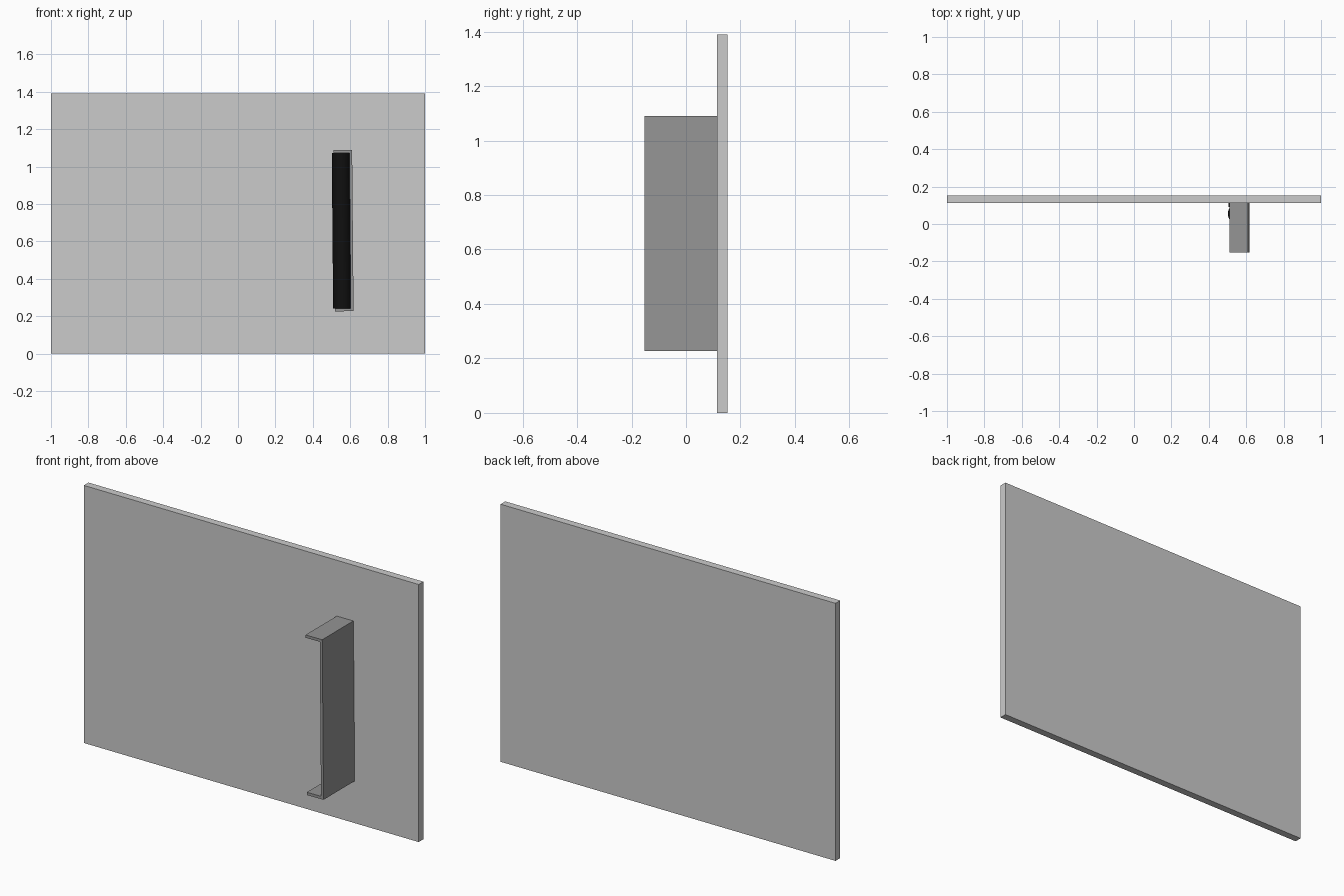
import bpy, math
from mathutils import Matrix

if "Cube" in bpy.data.objects:
    bpy.data.objects.remove(bpy.data.objects["Cube"])

# Materials
def material(name, v):
    m = bpy.data.materials.new(name)
    m.diffuse_color = (v, v, v, 1)
    m.use_nodes = True
    m.node_tree.nodes["Principled BSDF"].inputs["Base Color"].default_value = m.diffuse_color
    return m

grey = material("dark_grey", 0.3)
black = material("black", 0.005)

def box(name, x, y, z, mat=None):
    lo, hi = zip(x, y, z)
    bpy.ops.mesh.primitive_cube_add(size=1)
    ob = bpy.context.object
    ob.name = name
    size = [b - a for a, b in zip(lo, hi)]
    mid = [(a + b) / 2 for a, b in zip(lo, hi)]
    ob.data.transform(Matrix.Translation(mid) @ Matrix.Diagonal((*size, 1)))
    if mat:
        ob.data.materials.append(mat)
    return ob

# Wall panel
box("wall_panel", (-1, 1), (0.113, 0.153), (0, 1.39))

# Channel bracket and its contents, modelled around the bracket centre
W, H, T = 0.05, 0.431, 0.015
depth = (-0.153, 0.113)
parts = [
    box("bracket_side", (W - T, W), depth, (-H + T, H - T), grey),
    box("bracket_top", (-W, W), depth, (H - T, H), grey),
    box("bracket_bottom", (-W, W), depth, (-H, -H + T), grey),
    box("tube_backing", (-0.055, W - T), (0.09, 0.113), (-H + T, H - T), black),
]

# Upright tube inside the bracket
bpy.ops.mesh.primitive_cylinder_add(vertices=48, radius=0.05, depth=2 * (H - T))
tube = bpy.context.object
tube.name = "upright_tube"
tube.data.transform(Matrix.Translation((-0.009, 0.055, 0)))
tube.data.materials.append(black)
bpy.ops.object.shade_smooth_by_angle(angle=math.radians(30))
parts.append(tube)

# Place the assembly with its slight lean
for ob in parts:
    ob.location = (0.564, 0, 0.658)
    ob.rotation_euler = (0, -0.009, 0)
